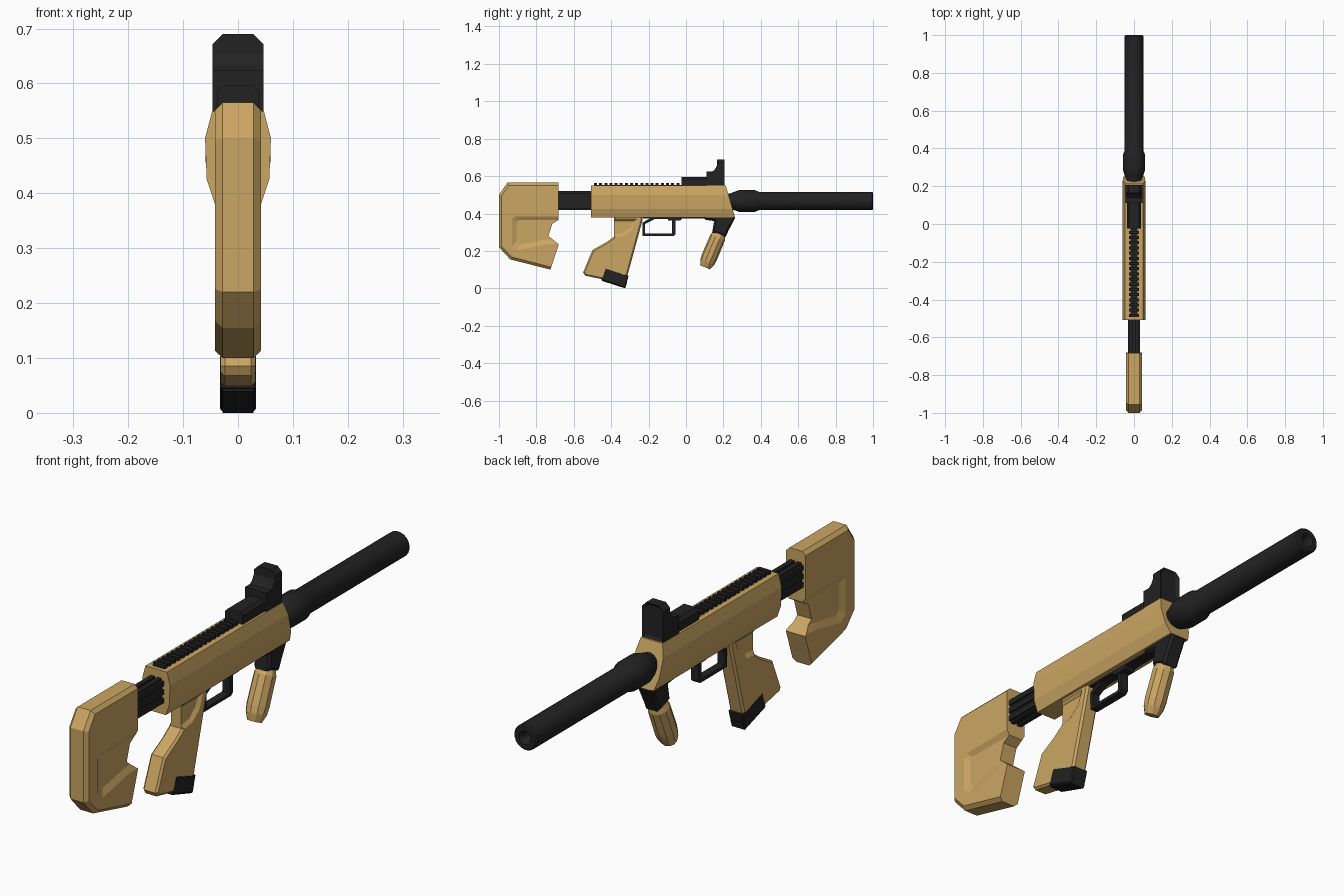
import bpy, bmesh, math
from mathutils import Vector

if "Cube" in bpy.data.objects:
    bpy.data.objects.remove(bpy.data.objects["Cube"])


def material(name, rgb):
    m = bpy.data.materials.new(name)
    m.diffuse_color = (*rgb, 1)
    m.use_nodes = True
    m.node_tree.nodes["Principled BSDF"].inputs["Base Color"].default_value = m.diffuse_color
    return m


TAN = material("tan polymer", (0.60, 0.38, 0.125))
BLACK = material("matte black", (0.016, 0.016, 0.016))


def finish(name, bm, mat, smooth=False):
    bmesh.ops.recalc_face_normals(bm, faces=bm.faces)
    me = bpy.data.meshes.new(name)
    bm.to_mesh(me)
    bm.free()
    me.materials.append(mat)
    ob = bpy.data.objects.new(name, me)
    bpy.context.collection.objects.link(ob)
    if smooth:
        bpy.ops.object.select_all(action='DESELECT')
        ob.select_set(True)
        bpy.context.view_layer.objects.active = ob
        bpy.ops.object.shade_smooth_by_angle(angle=math.radians(30))
    return ob


def loft(bm, rings):
    """Skin a list of equal-length point rings and cap both ends."""
    vs = [[bm.verts.new(p) for p in r] for r in rings]
    n = len(vs[0])
    for a, b in zip(vs, vs[1:]):
        for i in range(n):
            bm.faces.new((a[i], a[(i + 1) % n], b[(i + 1) % n], b[i]))
    bm.faces.new(vs[0][::-1])
    bm.faces.new(vs[-1])


def prism_bm(pts, hw, bevel=0.0, where=lambda y, z: True):
    """Side profile (y, z) widened to +-hw, with chamfered side edges."""
    bm = bmesh.new()
    loft(bm, [[(x, y, z) for y, z in pts] for x in (-hw, hw)])
    bmesh.ops.recalc_face_normals(bm, faces=bm.faces)
    if bevel:
        edges = []
        for e in bm.edges:
            a, b = e.verts
            mid = (a.co + b.co) / 2
            if a.co.x * b.co.x > 0 and where(mid.y, mid.z):
                edges.append(e)
        bmesh.ops.bevel(bm, geom=edges, offset=bevel, segments=1, affect='EDGES')
    return bm


def prism(name, pts, hw, mat, bevel=0.0, where=lambda y, z: True):
    return finish(name, prism_bm(pts, hw, bevel, where), mat)


def box(name, x, y, z, mat):
    bm = bmesh.new()
    loft(bm, [[(x[0], y[0], k), (x[1], y[0], k), (x[1], y[1], k), (x[0], y[1], k)] for k in z])
    return finish(name, bm, mat)


def pocket(ob, outer, inner, x_in, hw):
    """Cut a slope-sided recess into both flanks."""
    for s in (1, -1):
        bm = bmesh.new()
        k = 0.01 / (hw - x_in)
        big = [(o[0] + (o[0] - i[0]) * k, o[1] + (o[1] - i[1]) * k) for o, i in zip(outer, inner)]
        loft(bm, [[(s * x, y, z) for y, z in r] for x, r in ((x_in, inner), (hw + 0.01, big))])
        cut = finish("recess_cutter", bm, ob.data.materials[0])
        cut.hide_render = True
        mod = ob.modifiers.new("recess", 'BOOLEAN')
        mod.operation, mod.object, mod.solver = 'DIFFERENCE', cut, 'EXACT'
        bpy.context.view_layer.objects.active = ob
        bpy.ops.object.modifier_apply(modifier=mod.name)
        bpy.data.objects.remove(cut)


def lathe(name, prof, origin, axis, sides, mat, smooth=True):
    """Revolve (radius, distance) pairs around an axis."""
    q = Vector((0, 0, 1)).rotation_difference(Vector(axis).normalized())
    bm = bmesh.new()
    rings = []
    for r, d in prof:
        ring = []
        for i in range(sides):
            a = 2 * math.pi * (i + 0.5) / sides
            ring.append(Vector(origin) + q @ Vector((r * math.cos(a), r * math.sin(a), d)))
        rings.append(ring)
    loft(bm, rings)
    return finish(name, bm, mat, smooth)


# Shoulder stock with chamfered back and shallow side pockets
stock = prism("stock", [(-.955, .565), (-.682, .565), (-.682, .365), (-.715, .345), (-.735, .28),
                        (-.68, .235), (-.725, .10), (-.94, .155), (-1, .22), (-1, .50)],
              0.042, TAN, 0.014, lambda y, z: y < -.75)
pocket(stock, [(-.93, .37), (-.915, .385), (-.60, .385), (-.60, .25), (-.75, .235), (-.90, .205), (-.93, .225)],
       [(-.905, .355), (-.895, .365), (-.58, .365), (-.58, .275), (-.75, .26), (-.885, .235), (-.905, .25)],
       0.031, 0.042)

# Ribbed stock tube
prism("stock_tube", [(-.70, .425), (-.49, .425), (-.49, .512), (-.70, .512)], 0.026, BLACK, 0.008)
for s in (-1, 1):
    for i, z in enumerate((.435, .468, .501)):
        box(f"tube_side_rib_{i}_{s}", sorted((s * .02, s * .033)), (-.70, -.49), (z - .01, z + .01), BLACK)
    box(f"tube_top_rib_{s}", sorted((s * .006, s * .024)), (-.70, -.49), (.418, .52), BLACK)

# Receiver: faceted section, sloped nose
half = [(.042, .38), (.057, .425), (.060, .50), (.047, .55)]
section = half + [(-x, z) for x, z in reversed(half)]
bm = bmesh.new()
loft(bm, [[(x, -.508, z) for x, z in section],
          [(x, .262 - (z - .38) * .29, z) for x, z in section]])
finish("receiver", bm, TAN)
box("underside_plate", (-.022, .022), (-.23, .12), (.374, .385), BLACK)

# Top rail with teeth
box("rail_base", (-.018, .018), (-.49, 0), (.545, .553), BLACK)
for i in range(17):
    y = -.492 + i * .0275
    box(f"rail_tooth_{i}", (-.026, .026), (y, y + .016), (.548, .563), BLACK)

# Reflex sight
prism("sight_base", [(-.025, .548), (.13, .548), (.13, .596), (-.025, .596)], 0.038, BLACK,
      0.012, lambda y, z: z > .59)
bm = prism_bm([(.11, .548), (.207, .548), (.207, .69), (.165, .69), (.165, .655), (.153, .634),
               (.14, .624), (.11, .624)], 0.046, 0.018, lambda y, z: z > .685)
window = [f for f in bm.faces if f.normal.y > .99]
bmesh.ops.inset_region(bm, faces=window, thickness=.012, depth=-.008, use_even_offset=True)
finish("sight_housing", bm, BLACK)

# Suppressed barrel with open bore
lathe("suppressor", [(.040, .17), (.040, .235), (.047, .25), (.060, .287), (.060, .365), (.050, .39),
                     (.050, .994), (.045, 1.0), (.026, 1.0), (.018, .985), (.018, .92)],
      (0, 0, .467), (0, 1, 0), 20, BLACK)

# Pistol grip
grip = prism("grip", [(-.385, .39), (-.232, .39), (-.232, .365), (-.313, .06), (-.43, .05), (-.54, .067),
                      (-.55, .085), (-.50, .21), (-.425, .245), (-.385, .275)][:3]
             + [(-.314, .065), (-.445, .048), (-.54, .068), (-.55, .085), (-.50, .205),
                (-.425, .247), (-.386, .275)],
             0.032, TAN, 0.008, lambda y, z: z < .38)
pocket(grip, [(-.42, .372), (-.262, .372), (-.285, .315), (-.33, .28), (-.42, .265)],
       [(-.42, .36), (-.28, .36), (-.298, .325), (-.335, .295), (-.42, .28)], 0.022, 0.032)

# Magazine floor plate
prism("magazine_base", [(-.43, .108), (-.307, .066), (-.325, .003), (-.452, .045)], 0.033, BLACK, 0.004)
prism("magazine_foot", [(-.44, .06), (-.315, .03), (-.325, .0), (-.45, .04)], 0.028, BLACK)

# Trigger guard loop swept as a closed band
outer = [(-.175, .384), (-.232, .352), (-.232, .280), (-.065, .280), (-.055, .290), (-.055, .384)]
inner = [(-.165, .372), (-.218, .344), (-.218, .292), (-.078, .292), (-.074, .296), (-.074, .372)]
bm = bmesh.new()
rows = [[bm.verts.new((x, y, z)) for y, z in pts]
        for x, pts in ((-.016, outer), (.016, outer), (.016, inner), (-.016, inner))]
for a, b in zip(rows, rows[1:] + rows[:1]):
    for i in range(6):
        j = (i + 1) % 6
        bm.faces.new((a[i], a[j], b[j], b[i]))
finish("trigger_guard", bm, BLACK)
prism("guard_mount", [(-.095, .384), (-.01, .384), (-.03, .362), (-.095, .362)], 0.022, BLACK)

# Angled foregrip and its bracket
prism("foregrip_bracket", [(.085, .388), (.257, .388), (.262, .375), (.228, .31), (.212, .275), (.14, .30),
                           (.15, .36), (.105, .366)], 0.034, BLACK, 0.01, lambda y, z: z < .38)
lathe("foregrip", [(.034, 0), (.042, .022), (.043, .135), (.040, .165), (.028, .195)],
      (0, .178, .292), (0, -.39, -.92), 10, TAN, False)
